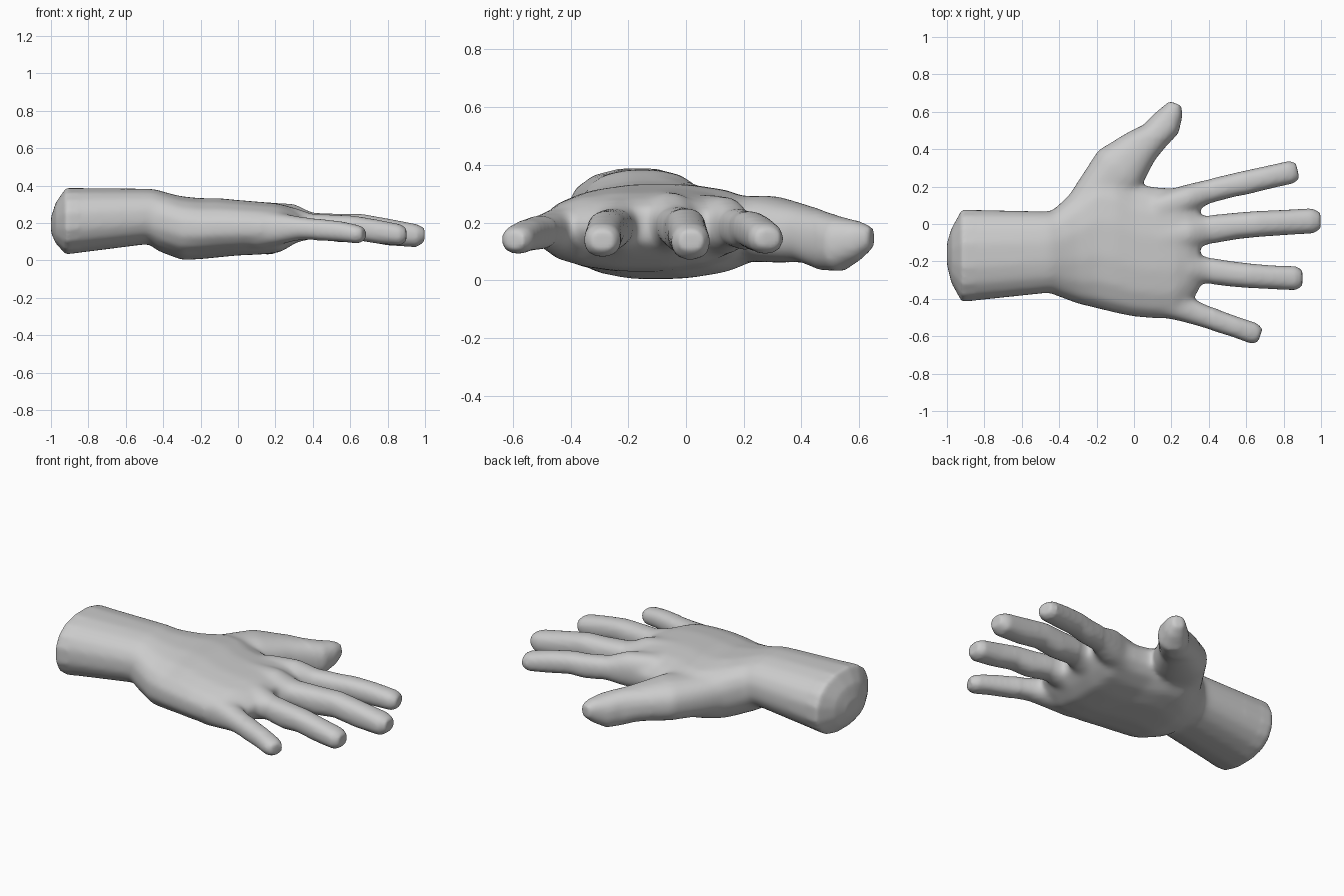
import bpy, bmesh, math
from mathutils import Vector

N = 16
skin = bpy.data.materials.new("plain grey")
skin.diffuse_color = (0.6, 0.6, 0.6, 1)
bm = bmesh.new()


def loft(rings):
    """Skin a list of point rings and close both ends."""
    rows = [[bm.verts.new(p) for p in ring] for ring in rings]
    for a, b in zip(rows, rows[1:]):
        for i in range(N):
            j = (i + 1) % N
            bm.faces.new((a[i], a[j], b[j], b[i]))
    bm.faces.new(rows[0][::-1])
    bm.faces.new(rows[-1])


def oval(centre, side, up, power=0.85):
    """Ring of a slightly squared oval."""
    ring = []
    for i in range(N):
        a = 2 * math.pi * (i + 0.5) / N
        c, s = math.cos(a), math.sin(a)
        ring.append(centre + side * math.copysign(abs(c) ** power, c)
                    + up * math.copysign(abs(s) ** power, s))
    return ring


def body(sections, power):
    """Loft along x from (x, y min, y max, z min, z max)."""
    loft([oval(Vector((x, (y0 + y1) / 2, (z0 + z1) / 2)),
               Vector((0, (y1 - y0) / 2, 0)), Vector((0, 0, (z1 - z0) / 2)), power)
          for x, y0, y1, z0, z1 in sections])


def digit(path):
    """Loft along a path of (x, y, half width, z min, z max)."""
    pts = [Vector((p[0], p[1], (p[3] + p[4]) / 2)) for p in path]
    rings = []
    for i, p in enumerate(path):
        d = pts[min(i + 1, len(pts) - 1)] - pts[max(i - 1, 0)]
        side = Vector((-d.y, d.x, 0)).normalized() * p[2]
        rings.append(oval(pts[i], side, Vector((0, 0, (p[4] - p[3]) / 2))))
    loft(rings)


# forearm with a domed cut end
body([(-1.0, -0.22, -0.10, 0.15, 0.23), (-0.975, -0.32, -0.02, 0.09, 0.31),
      (-0.92, -0.42, 0.08, 0.03, 0.39), (-0.45, -0.37, 0.07, 0.09, 0.385),
      (-0.3, -0.36, 0.07, 0.1, 0.34)], 0.85)

# palm
body([(-0.52, -0.34, 0.04, 0.12, 0.36), (-0.43, -0.38, 0.08, 0.05, 0.375),
      (-0.3, -0.43, 0.2, 0.0, 0.345), (-0.2, -0.455, 0.3, 0.005, 0.335),
      (-0.1, -0.48, 0.29, 0.015, 0.335), (0.0, -0.50, 0.22, 0.025, 0.325),
      (0.12, -0.51, 0.2, 0.03, 0.315), (0.22, -0.505, 0.195, 0.04, 0.305),
      (0.29, -0.43, 0.17, 0.08, 0.285), (0.35, -0.36, 0.12, 0.13, 0.25)], 0.85)

# thumb
digit([(-0.28, 0.08, 0.1, 0.07, 0.29), (-0.08, 0.29, 0.155, 0.06, 0.295),
       (0.04, 0.415, 0.105, 0.06, 0.26), (0.11, 0.47, 0.085, 0.035, 0.24),
       (0.17, 0.535, 0.085, 0.03, 0.22), (0.205, 0.60, 0.06, 0.07, 0.205),
       (0.222, 0.645, 0.035, 0.11, 0.185)])

# index finger
digit([(0.12, 0.08, 0.08, 0.07, 0.3), (0.3, 0.14, 0.075, 0.09, 0.29),
       (0.4, 0.175, 0.064, 0.115, 0.25), (0.52, 0.205, 0.062, 0.105, 0.24),
       (0.6, 0.222, 0.064, 0.115, 0.24), (0.72, 0.25, 0.062, 0.1, 0.225),
       (0.84, 0.277, 0.062, 0.09, 0.2), (0.875, 0.285, 0.045, 0.11, 0.18)])

# middle finger
digit([(0.12, -0.08, 0.09, 0.06, 0.315), (0.3, -0.05, 0.085, 0.09, 0.305),
       (0.4, -0.03, 0.077, 0.12, 0.255), (0.55, -0.01, 0.071, 0.095, 0.25),
       (0.66, 0.0, 0.07, 0.105, 0.25), (0.8, 0.008, 0.068, 0.08, 0.225),
       (0.955, 0.017, 0.068, 0.07, 0.195), (0.997, 0.018, 0.045, 0.1, 0.175)])

# ring finger
digit([(0.12, -0.23, 0.09, 0.06, 0.3), (0.3, -0.235, 0.08, 0.09, 0.285),
       (0.4, -0.25, 0.07, 0.115, 0.25), (0.52, -0.267, 0.068, 0.1, 0.245),
       (0.62, -0.277, 0.066, 0.11, 0.24), (0.74, -0.285, 0.064, 0.09, 0.22),
       (0.865, -0.29, 0.065, 0.08, 0.195), (0.9, -0.29, 0.045, 0.1, 0.175)])

# little finger
digit([(0.1, -0.4, 0.09, 0.06, 0.27), (0.25, -0.445, 0.075, 0.09, 0.25),
       (0.34, -0.48, 0.064, 0.11, 0.235), (0.46, -0.523, 0.058, 0.105, 0.22),
       (0.55, -0.553, 0.056, 0.1, 0.21), (0.64, -0.585, 0.058, 0.09, 0.19),
       (0.675, -0.597, 0.04, 0.105, 0.175)])

# fuse the parts into one skin
bmesh.ops.recalc_face_normals(bm, faces=bm.faces)
mesh = bpy.data.meshes.new("hand")
bm.to_mesh(mesh)
bm.free()
hand = bpy.data.objects.new("hand", mesh)
bpy.context.collection.objects.link(hand)
bpy.context.view_layer.objects.active = hand
hand.select_set(True)
fuse = hand.modifiers.new("fuse", 'REMESH')
fuse.mode = 'VOXEL'
fuse.voxel_size = 0.012
bpy.ops.object.modifier_apply(modifier=fuse.name)

# soften the joins, keeping the cut end and fingertips crisper
bm = bmesh.new()
bm.from_mesh(hand.data)
for _ in range(4):
    bmesh.ops.smooth_vert(bm, verts=bm.verts, factor=0.5,
                          use_axis_x=True, use_axis_y=True, use_axis_z=True)
soft = [v for v in bm.verts if -0.85 < v.co.x < 0.42 and v.co.y < 0.45]
for _ in range(12):
    bmesh.ops.smooth_vert(bm, verts=soft, factor=0.5,
                          use_axis_x=True, use_axis_y=True, use_axis_z=True)
bm.to_mesh(hand.data)
bm.free()

hand.data.materials.clear()
hand.data.materials.append(skin)
bpy.ops.object.shade_smooth_by_angle(angle=math.radians(40))
